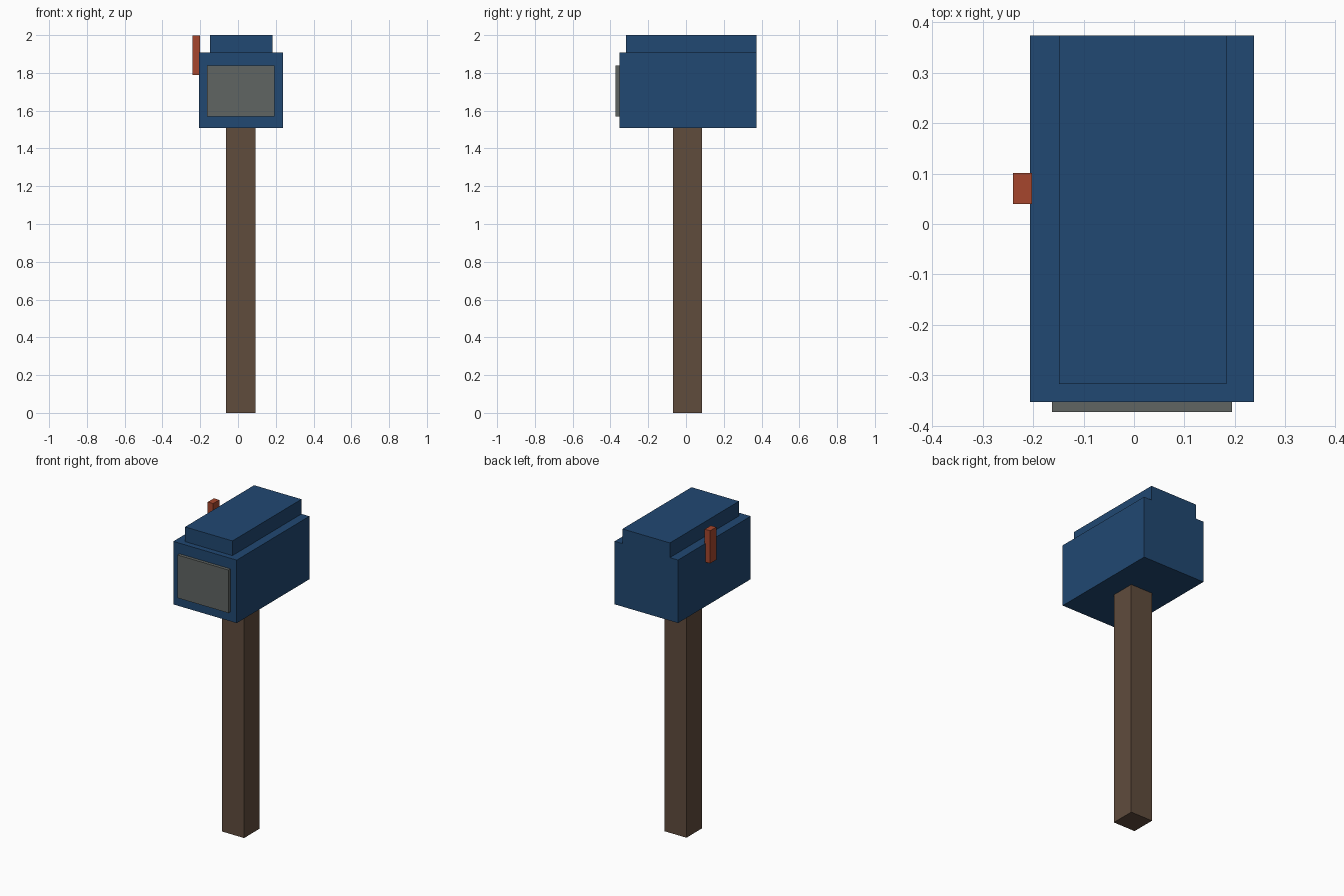
import bpy

cube = bpy.data.objects.get("Cube")
if cube:
    bpy.data.objects.remove(cube, do_unlink=True)


def make_material(name, rgb):
    mat = bpy.data.materials.new(name)
    mat.use_nodes = True
    color = (*rgb, 1.0)
    mat.diffuse_color = color
    mat.node_tree.nodes["Principled BSDF"].inputs["Base Color"].default_value = color
    return mat


def box(name, x, y, z, mat):
    """Box spanning the given (min, max) range on each axis."""
    spans = (x, y, z)
    bpy.ops.mesh.primitive_cube_add(size=1)
    obj = bpy.context.object
    obj.name = name
    obj.location = [(a + b) / 2 for a, b in spans]
    obj.scale = [b - a for a, b in spans]
    bpy.ops.object.transform_apply(location=False, rotation=False, scale=True)
    obj.data.materials.append(mat)
    return obj


blue = make_material("blue paint", (0.015, 0.065, 0.168))
brown = make_material("brown wood", (0.117, 0.072, 0.046))
grey = make_material("grey metal", (0.117, 0.130, 0.123))
red = make_material("red paint", (0.38, 0.062, 0.026))

# Wooden post
box("post", (-0.063, 0.092), (-0.07, 0.085), (0, 1.508), brown)

# Mailbox body with its stepped roof, flush at the back
box("box_body", (-0.206, 0.238), (-0.353, 0.374), (1.508, 1.907), blue)
box("box_roof", (-0.149, 0.183), (-0.317, 0.374), (1.907, 2.0), blue)

# Front door
box("door", (-0.163, 0.194), (-0.373, -0.353), (1.568, 1.84), grey)

# Raised signal flag on the right side
box("flag", (-0.24, -0.202), (0.04, 0.101), (1.79, 1.997), red)
